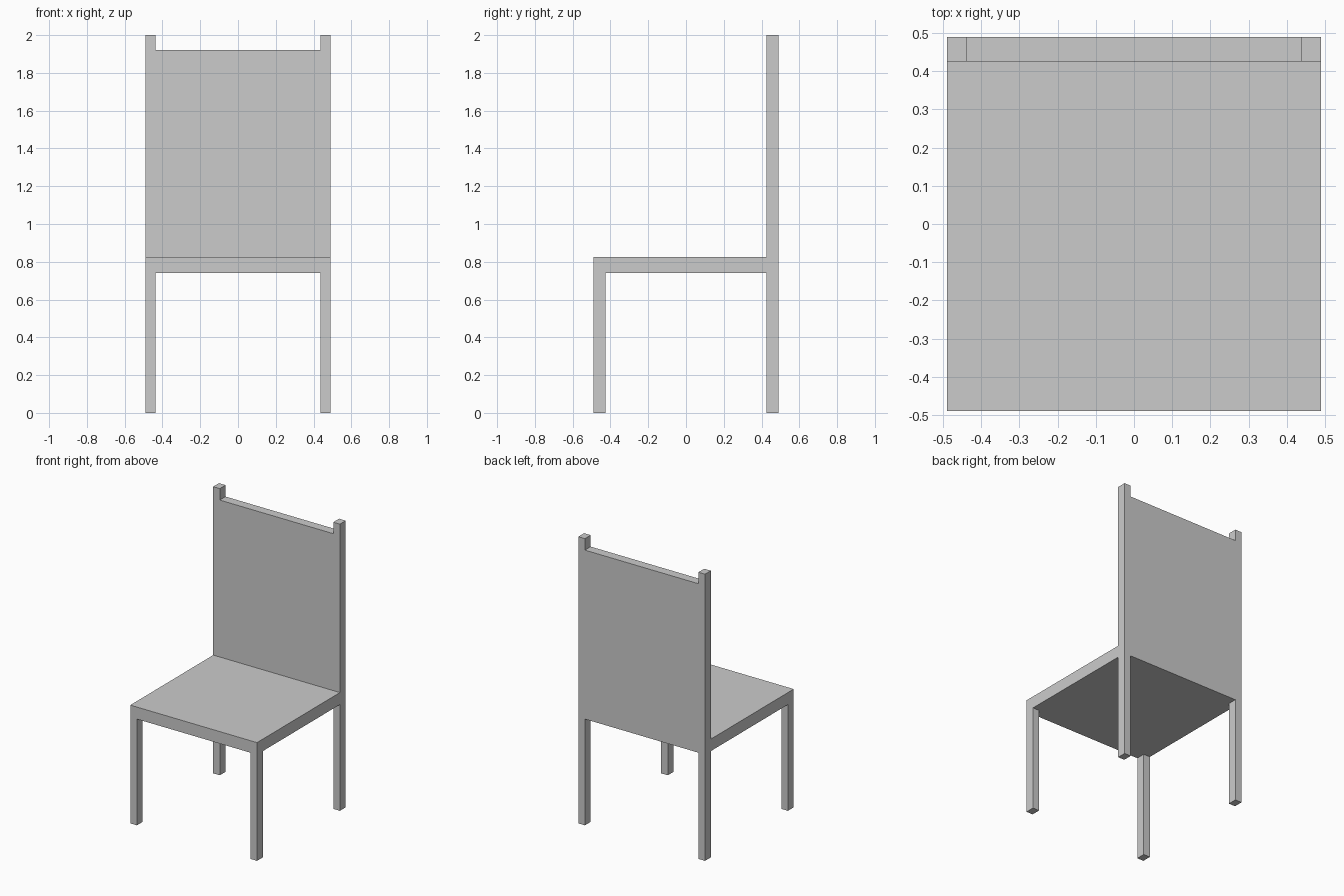
import bpy
import bmesh
from mathutils import Vector

if "Cube" in bpy.data.objects:
    bpy.data.objects.remove(bpy.data.objects["Cube"])

HALF = 0.489            # half of the footprint
IN_X, IN_Y = 0.438, 0.425   # inner faces of the legs
SEAT_LO, SEAT_HI = 0.741, 0.825
PANEL_TOP, POST_TOP = 1.92, 2.0


def box(name, lo, hi):
    """Axis-aligned box between two corners."""
    lo, hi = Vector(lo), Vector(hi)
    bm = bmesh.new()
    bmesh.ops.create_cube(bm, size=1)
    bmesh.ops.scale(bm, vec=hi - lo, verts=bm.verts)
    bmesh.ops.translate(bm, vec=(lo + hi) / 2, verts=bm.verts)
    mesh = bpy.data.meshes.new(name)
    bm.to_mesh(mesh)
    bm.free()
    obj = bpy.data.objects.new(name, mesh)
    bpy.context.collection.objects.link(obj)
    return obj


# Front legs and full-height back posts, left and right
for side, x0, x1 in (("left", -HALF, -IN_X), ("right", IN_X, HALF)):
    box(f"front_leg_{side}", (x0, -HALF, 0), (x1, -IN_Y, SEAT_LO))
    box(f"back_post_{side}", (x0, IN_Y, 0), (x1, HALF, POST_TOP))

# Seat slab, butting against the back
box("seat", (-HALF, -HALF, SEAT_LO), (HALF, IN_Y, SEAT_HI))

# Backrest panel, flush with the posts front and rear
box("backrest", (-IN_X, IN_Y, SEAT_LO), (IN_X, HALF, PANEL_TOP))
